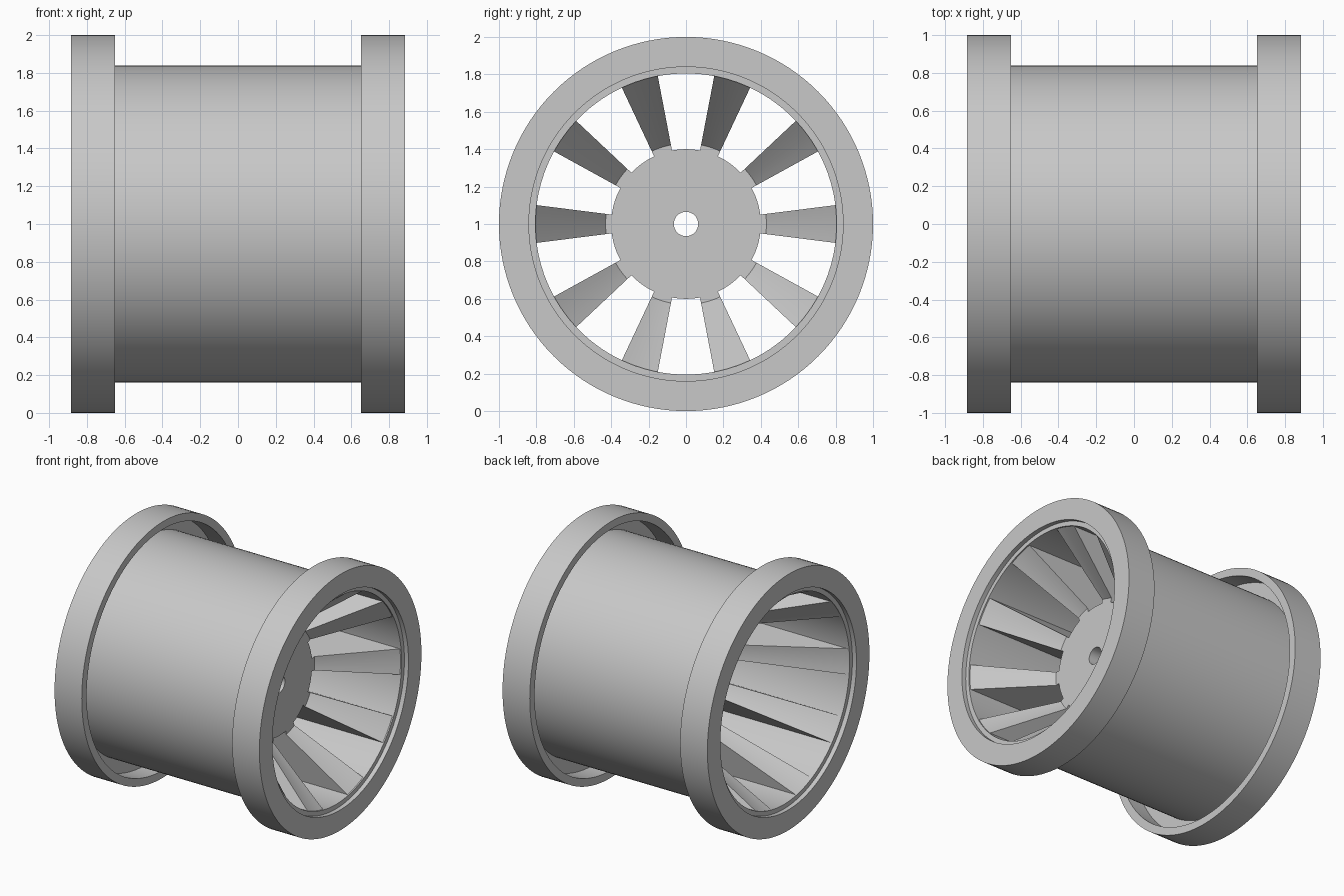
import bpy, bmesh
from math import sin, cos, pi, radians

default = bpy.data.objects.get("Cube")
if default:
    bpy.data.objects.remove(default, do_unlink=True)

grey = bpy.data.materials.new("plain grey")
grey.use_nodes = True
colour = (0.58, 0.58, 0.58, 1)
grey.diffuse_color = colour
grey.node_tree.nodes["Principled BSDF"].inputs["Base Color"].default_value = colour


def sweep(name, profile, start=0.0, angle=2 * pi, steps=128):
    """Turn a closed (x, radius) profile about the wheel axis."""
    full = angle > 6
    bm = bmesh.new()
    rings = []
    for i in range(steps if full else steps + 1):
        a = start + angle * i / steps
        rings.append([bm.verts.new((x, r * cos(a), 1 + r * sin(a))) for x, r in profile])
    n = len(profile)
    for i in range(steps):
        p, q = rings[i], rings[(i + 1) % len(rings)]
        for j in range(n):
            k = (j + 1) % n
            bm.faces.new((p[j], p[k], q[k], q[j]))
    if not full:
        bm.faces.new(rings[0])
        bm.faces.new(rings[-1])
    bmesh.ops.recalc_face_normals(bm, faces=bm.faces)
    mesh = bpy.data.meshes.new(name)
    bm.to_mesh(mesh)
    bm.free()
    mesh.materials.append(grey)
    obj = bpy.data.objects.new(name, mesh)
    bpy.context.collection.objects.link(obj)
    bpy.ops.object.select_all(action='DESELECT')
    obj.select_set(True)
    bpy.context.view_layer.objects.active = obj
    bpy.ops.object.shade_smooth_by_angle(angle=radians(30))
    return obj


# Rim: barrel with a flange at each end, grooved behind the flange
half = [(0.85, 0.805), (0.85, 0.84), (0.885, 0.84), (0.885, 1.0),
        (0.65, 1.0), (0.65, 0.94), (0.80, 0.94), (0.80, 0.84)]
sweep("rim", half + [(-x, r) for x, r in reversed(half)])

# Hub: thick disc with an axle hole
front, back = 0.36, 0.0
sweep("hub", [(front, 0.065), (front, 0.40), (back, 0.40), (back, 0.065)])

# Spokes: wedges with a conical face at each end, reaching into the rim
spoke = [(front, 0.38), (front, 0.43), (0.84, 0.805), (0.84, 0.82),
         (-0.84, 0.82), (-0.84, 0.805), (back, 0.43), (back, 0.38)]
width = radians(14.4)
for i in range(10):
    sweep(f"spoke_{i + 1}", spoke, i * pi / 5 - width / 2, width, 6)
